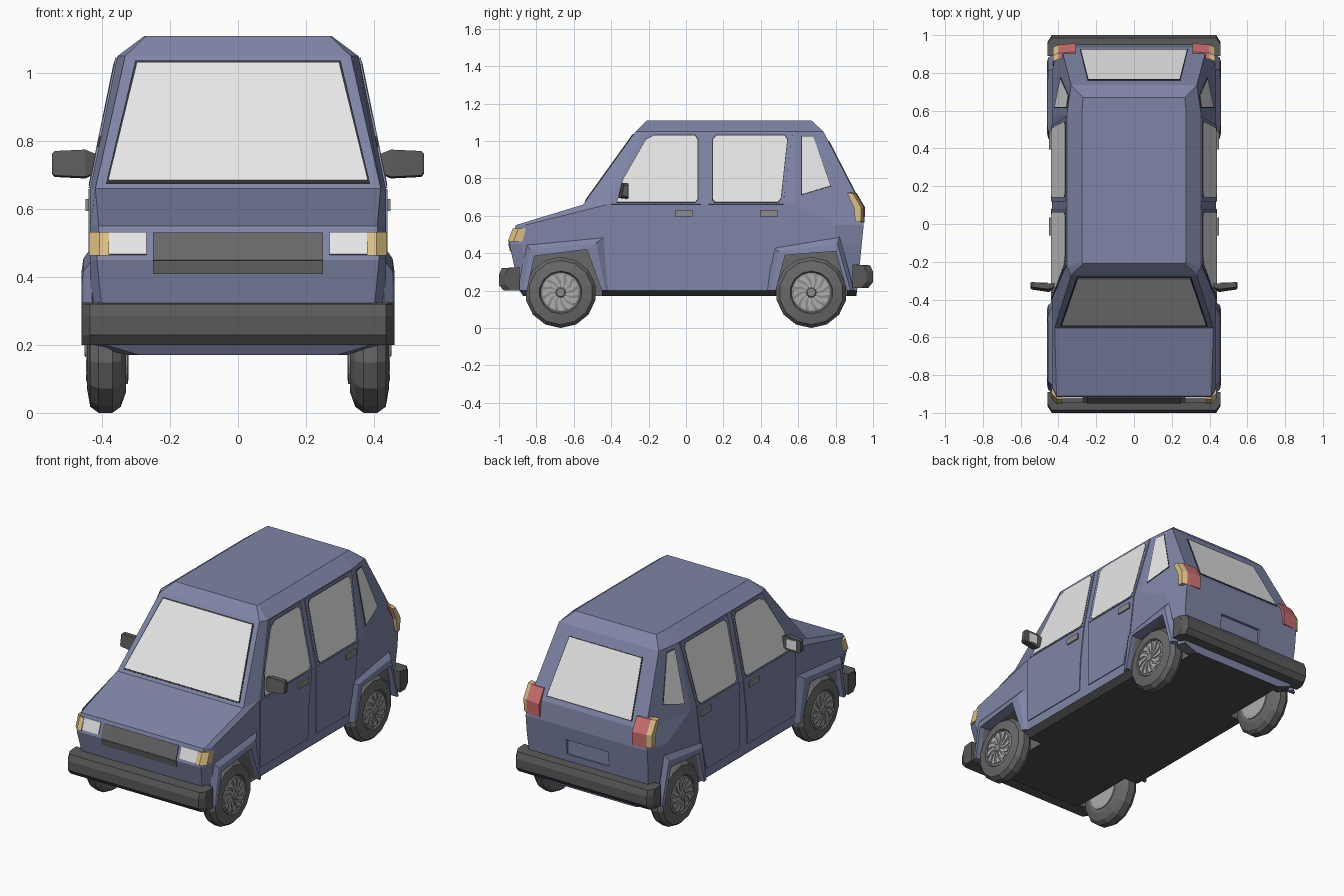
import bpy, bmesh, math
from mathutils import Vector
from mathutils.bvhtree import BVHTree

if "Cube" in bpy.data.objects:
    bpy.data.objects.remove(bpy.data.objects["Cube"], do_unlink=True)


def material(name, *rgb):
    m = bpy.data.materials.new(name)
    m.use_nodes = True
    m.diffuse_color = (*rgb, 1)
    node = m.node_tree.nodes["Principled BSDF"]
    node.inputs["Base Color"].default_value = (*rgb, 1)
    node.inputs["Roughness"].default_value = 0.6
    return m


PAINT = material("blue paint", 0.21, 0.235, 0.385)
DARK = material("black trim", 0.04, 0.04, 0.04)
UNDER = material("underside grey", 0.075, 0.075, 0.075)
GLASS = material("pale glass", 0.81, 0.81, 0.81)
PLASTIC = material("dark grey plastic", 0.10, 0.10, 0.10)
RUBBER = material("tyre grey", 0.14, 0.14, 0.14)
GREY = material("mid grey", 0.26, 0.26, 0.27)
METAL = material("wheel metal", 0.42, 0.42, 0.42)
AMBER = material("amber lens", 0.71, 0.52, 0.23)
RED = material("red lens", 0.61, 0.16, 0.16)


def build(name, verts, faces, *mats):
    mesh = bpy.data.meshes.new(name)
    mesh.from_pydata([tuple(v) for v in verts], [], faces)
    bm = bmesh.new()
    bm.from_mesh(mesh)
    bmesh.ops.recalc_face_normals(bm, faces=bm.faces)
    bm.to_mesh(mesh)
    bm.free()
    for m in mats:
        mesh.materials.append(m)
    ob = bpy.data.objects.new(name, mesh)
    bpy.context.collection.objects.link(ob)
    return ob


def loft(name, rings, *mats):
    """Skin a list of equal closed rings and cap both ends."""
    n = len(rings[0])
    verts = [v for r in rings for v in r]
    faces = [(k * n + i, k * n + (i + 1) % n, (k + 1) * n + (i + 1) % n, (k + 1) * n + i)
             for k in range(len(rings) - 1) for i in range(n)]
    faces += [tuple(range(n)), tuple(range(len(verts) - n, len(verts)))]
    return build(name, verts, faces, *mats)


def across(name, section, stations, *mats):
    """Loft a (y, z) section along x; each station is x, y shift, scale."""
    cy = sum(p[0] for p in section) / len(section)
    cz = sum(p[1] for p in section) / len(section)
    return loft(name, [[(x, cy + dy + (y - cy) * s, cz + (z - cz) * s) for y, z in section]
                       for x, dy, s in stations], *mats)


# Body shell: z, front y, front half width, shoulder y, half width,
# rear shoulder y, rear y, rear half width
LEVELS = [
    (0.17, -0.87, 0.29, -0.80, 0.40, 0.80, 0.91, 0.30),
    (0.20, -0.89, 0.39, -0.83, 0.435, 0.80, 0.915, 0.39),
    (0.45, -0.945, 0.415, -0.88, 0.435, 0.80, 0.94, 0.405),
    (0.55, -0.91, 0.41, -0.86, 0.435, 0.80, 0.95, 0.405),
    (0.66, -0.55, 0.42, -0.42, 0.435, 0.58, 0.935, 0.385),
    (1.05, -0.27, 0.332, -0.23, 0.355, 0.58, 0.735, 0.333),
    (1.11, -0.21, 0.27, -0.20, 0.275, 0.60, 0.67, 0.27),
]
SHELL_MATS = (PAINT, UNDER, RUBBER)
rings = []
for z, yf, wf, ys, w, yr, yb, wb in LEVELS:
    half = [(wf, yf, z), (w, ys, z), (w, yr, z), (wb, yb, z)]
    rings.append(half + [(-x, y, h) for x, y, h in reversed(half)])
body = loft("body", rings, *SHELL_MATS)
for f in body.data.polygons:
    sill = f.center.z < 0.2 and abs(f.normal.x) > abs(f.normal.y)
    f.material_index = int(f.normal.z < -0.98 or sill)
bm = bmesh.new()
bm.from_mesh(body.data)
surface = BVHTree.FromBMesh(bm)
bm.free()

# Wheel arches and number plate recess, cut out of the shell
ARCHES = {
    "front": ([(-0.85, 0.2), (-0.81, 0.385), (-0.53, 0.42), (-0.45, 0.2)],
              [(-0.90, 0.2), (-0.855, 0.45), (-0.43, 0.49), (-0.41, 0.2)]),
    "rear": ([(0.48, 0.2), (0.53, 0.39), (0.80, 0.41), (0.86, 0.2)],
             [(0.43, 0.2), (0.46, 0.43), (0.82, 0.49), (0.90, 0.2)]),
}


def cut(cutter, index):
    for f in cutter.data.polygons:
        f.material_index = index
    cutter.hide_render = True
    mod = body.modifiers.new("cut", "BOOLEAN")
    mod.operation, mod.solver, mod.object = "DIFFERENCE", "EXACT", cutter
    with bpy.context.temp_override(object=body, active_object=body):
        bpy.ops.object.modifier_apply(modifier=mod.name)
    bpy.data.objects.remove(cutter, do_unlink=True)


for s in (1, -1):
    for inner, outer in ARCHES.values():
        well = [(inner[0][0], 0.1)] + inner + [(inner[-1][0], 0.1)]
        cut(across("well_cutter", well, [(s * 0.31, 0, 1), (s * 0.6, 0, 1)], *SHELL_MATS), 2)
recess = [(0.925, 0.38), (1.0, 0.38), (1.0, 0.47), (0.925, 0.47)]
cut(across("recess_cutter", recess, [(-0.14, 0, 1), (0.14, 0, 1)], *SHELL_MATS), 0)


def plate(name, pts, view, off, mat):
    """Thin panel laid on the body; view is 1 or -1 for a side, else front or back."""
    def ray(a, b):
        if view in (1, -1):
            return surface.ray_cast(Vector((2 * view, a, b)), Vector((-view, 0, 0)))
        d = -1 if view == "front" else 1
        return surface.ray_cast(Vector((a, 2 * d, b)), Vector((0, -d, 0)))
    n = len(pts)
    normal = ray(sum(p[0] for p in pts) / n, sum(p[1] for p in pts) / n)[1]
    hits = [ray(a, b)[0] for a, b in pts]
    return loft(name, [[h - normal * 0.004 for h in hits], [h + normal * off for h in hits]], mat)


def grow(pts, d):
    lo = [min(p[i] for p in pts) for i in (0, 1)]
    hi = [max(p[i] for p in pts) for i in (0, 1)]
    mid = [(a + b) / 2 for a, b in zip(lo, hi)]
    k = [1 + 2 * d / (b - a) for a, b in zip(lo, hi)]
    return [tuple(mid[i] + (p[i] - mid[i]) * k[i] for i in (0, 1)) for p in pts]


def rect(a0, a1, b0, b1):
    return [(a0, b0), (a1, b0), (a1, b1), (a0, b1)]


def window(name, pts, view, off, border):
    plate(name + "_seal", pts, view, off, DARK)
    plate(name + "_glass", grow(pts, -border), view, off + 0.001, GLASS)


# Doors, side windows, handles, flares, mirrors and lamps on both sides
DOORS = {
    "front_door": [(-0.415, 0.255), (0.04, 0.255), (0.05, 0.45), (0.08, 0.659), (-0.415, 0.659)],
    "front_door_frame": [(-0.40, 0.661), (0.08, 0.661), (0.08, 1.045), (-0.215, 1.045)],
    "rear_door": [(0.12, 0.255), (0.43, 0.255), (0.49, 0.45), (0.52, 0.659), (0.12, 0.659)],
    "rear_door_frame": [(0.12, 0.661), (0.52, 0.661), (0.57, 1.045), (0.12, 1.045)],
}
FRONT_WINDOW = [(-0.372, 0.667), (0.05, 0.667), (0.066, 0.685), (0.066, 1.01), (0.05, 1.033),
                (-0.17, 1.033), (-0.215, 1.01), (-0.34, 0.79)]
REAR_WINDOW = [(0.155, 0.667), (0.49, 0.667), (0.51, 0.69), (0.545, 1.01), (0.53, 1.033),
               (0.16, 1.033), (0.14, 1.01), (0.14, 0.685)]
QUARTER_WINDOW = [(0.615, 0.71), (0.775, 0.758), (0.68, 1.027), (0.615, 1.027)]
MIRROR = [(-0.36, 0.695), (-0.345, 0.775), (-0.315, 0.775), (-0.315, 0.69)]
TAIL = [(0.88, 0.725), (0.912, 0.722), (0.957, 0.645), (0.955, 0.565), (0.925, 0.565), (0.918, 0.64)]
INDICATOR = [(-0.905, 0.463), (-0.953, 0.463), (-0.926, 0.532), (-0.885, 0.532)]
for s, side in ((1, "left"), (-1, "right")):
    for name, pts in DOORS.items():
        plate(f"{side}_{name}", pts, s, 0.005, PAINT)
    window(side + "_front_window", FRONT_WINDOW, s, 0.006, 0.004)
    window(side + "_rear_window", REAR_WINDOW, s, 0.006, 0.004)
    window(side + "_quarter_window", QUARTER_WINDOW, s, 0.003, 0.004)
    for name, y in (("front", -0.06), ("rear", 0.395)):
        plate(f"{side}_{name}_handle", rect(y, y + 0.095, 0.595, 0.63), s, 0.014, GREY)
    for name, (inner, outer) in ARCHES.items():
        flare = []
        for (yi, zi), (yo, zo) in zip(inner, outer):
            flare.append([(s * 0.40, yi, zi), (s * 0.46, yi, zi),
                          (s * 0.455, (yi + yo) / 2, (zi + zo) / 2), (s * 0.43, yo, zo)])
        loft(f"{side}_{name}_flare", flare, PAINT)
    across(side + "_mirror", MIRROR,
           [(s * 0.41, 0.01, 0.6), (s * 0.45, 0, 1), (s * 0.54, 0.01, 0.9), (s * 0.547, 0.01, 0.7)],
           PLASTIC)
    across(side + "_mirror_glass", rect(-0.318, -0.309, 0.705, 0.76),
           [(s * 0.455, 0, 1), (s * 0.535, 0, 1)], GLASS)
    plate(side + "_headlamp", [(s * a, b) for a, b in rect(0.27, 0.38, 0.465, 0.53)],
          "front", 0.006, GLASS)
    across(side + "_indicator", INDICATOR,
           [(s * 0.38, 0, 1), (s * 0.408, 0, 1), (s * 0.438, 0.03, 1)], AMBER)
    across(side + "_tail_lamp", TAIL, [(s * 0.31, 0, 1), (s * 0.40, -0.008, 1)], RED)
    across(side + "_tail_indicator", TAIL, [(s * 0.40, -0.008, 1), (s * 0.428, -0.02, 0.97)], AMBER)

# Windscreen, rear window and grille
window("windscreen", [(-0.388, 0.675), (0.388, 0.675), (0.302, 1.035), (-0.302, 1.035)],
       "front", 0.004, 0.007)
window("tailgate_window", [(-0.285, 0.685), (0.285, 0.685), (0.245, 1.0), (-0.245, 1.0)],
       "back", 0.004, 0.005)
plate("grille_lower", rect(-0.25, 0.25, 0.41, 0.449), "front", 0.005, RUBBER)
plate("grille_upper", rect(-0.25, 0.25, 0.449, 0.53), "front", 0.005, RUBBER)

# Bumpers with cut-back ends
for name, d, z0 in (("front_bumper", -1, 0.2), ("rear_bumper", 1, 0.215)):
    section = [(0.89, 0), (0.975, 0), (1.0, 0.03), (1.0, 0.085), (0.985, 0.12), (0.89, 0.125)]
    rings = []
    for x, pull in ((-0.458, 0.035), (-0.435, 0), (0.435, 0), (0.458, 0.035)):
        rings.append([(x, d * (y - pull * (y > 0.9)), z0 + z) for y, z in section])
    loft(name, rings, PLASTIC)

# Wheels: faceted tyre, hub disc on both faces and swept spokes
TYRE = [(0.33, 0.13), (0.345, 0.172), (0.37, 0.19), (0.41, 0.19), (0.435, 0.172), (0.445, 0.115), (0.43, 0.105)]
HUB = [(0.40, 0.107), (0.437, 0.107), (0.442, 0.09), (0.442, 0.03), (0.452, 0.022)]
INNER_HUB = [(0.35, 0.107), (0.325, 0.107), (0.322, 0.09)]
SPOKES = 12


def lathe(name, profile, s, cy, sides, mat):
    turn = [2 * math.pi * (i + 0.5) / sides for i in range(sides)]
    return loft(name, [[(s * x, cy + r * math.cos(t), 0.19 + r * math.sin(t)) for t in turn]
                       for x, r in profile], mat)


for s, side in ((1, "left"), (-1, "right")):
    for end, cy in (("front", -0.67), ("rear", 0.67)):
        lathe(f"{side}_{end}_tyre", TYRE, s, cy, 14, RUBBER)
        lathe(f"{side}_{end}_hub", HUB, s, cy, 20, GREY)
        lathe(f"{side}_{end}_inner_hub", INNER_HUB, s, cy, 20, METAL)
        verts, faces = [], []
        for i in range(SPOKES):
            t = 2 * math.pi * i / SPOKES
            for r, a in ((0.025, 0), (0.025, 0.45), (0.06, 0.5), (0.098, 0.75), (0.098, 0.4), (0.06, 0.2)):
                verts.append((s * 0.447, cy + r * math.cos(t + a), 0.19 + r * math.sin(t + a)))
            k = 6 * i
            faces += [(k, k + 1, k + 2, k + 5), (k + 5, k + 2, k + 3, k + 4)]
        spokes = build(f"{side}_{end}_spokes", verts, faces, METAL)
        spokes.modifiers.new("thickness", "SOLIDIFY").thickness = 0.006
